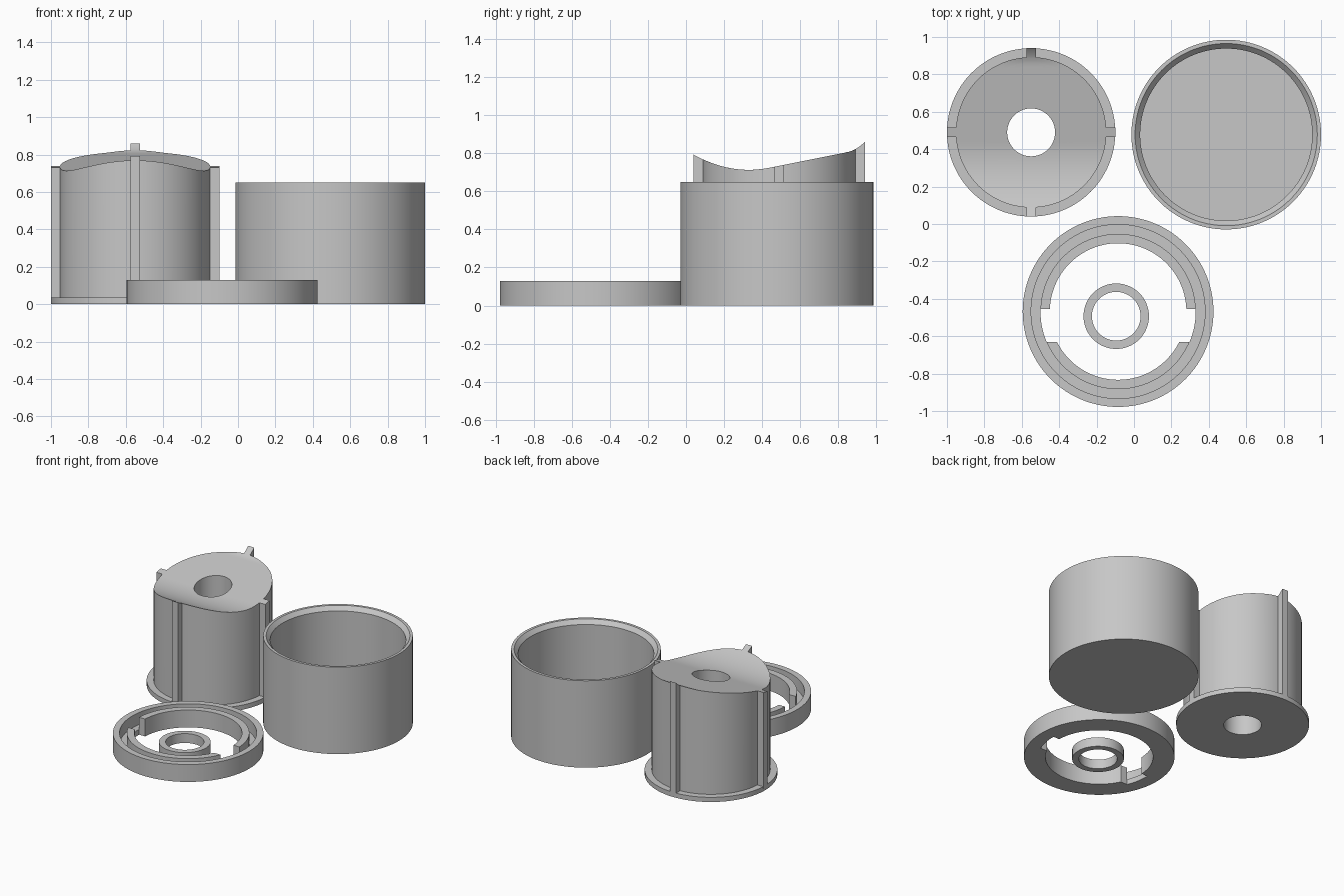
import bpy, bmesh, math
from mathutils import Vector, Matrix

cube = bpy.data.objects.get("Cube")
if cube:
    bpy.data.objects.remove(cube, do_unlink=True)

SEGMENTS = 128
HEIGHT = 0.13          # lid height
SPOOL = (-0.55, 0.49)
CUP = (0.493, 0.478)
LID = (-0.085, -0.468)

grey = bpy.data.materials.new("light_grey")
grey.use_nodes = True
colour = (0.57, 0.57, 0.57, 1)
grey.diffuse_color = colour
grey.node_tree.nodes["Principled BSDF"].inputs["Base Color"].default_value = colour


def finish(name, bm):
    """Turn a bmesh into a smooth shaded grey object."""
    bmesh.ops.recalc_face_normals(bm, faces=bm.faces[:])
    mesh = bpy.data.meshes.new(name)
    bm.to_mesh(mesh)
    bm.free()
    mesh.materials.append(grey)
    obj = bpy.data.objects.new(name, mesh)
    bpy.context.collection.objects.link(obj)
    bpy.ops.object.select_all(action='DESELECT')
    obj.select_set(True)
    bpy.context.view_layer.objects.active = obj
    bpy.ops.object.shade_smooth_by_angle(angle=math.radians(30))
    return obj


def lathe(profile, centre, closed=True):
    """Revolve an (r, z) outline about the vertical axis."""
    bm = bmesh.new()
    verts = [bm.verts.new((r, 0, z)) for r, z in profile]
    edges = [bm.edges.new(pair) for pair in zip(verts, verts[1:])]
    if closed:
        edges.append(bm.edges.new((verts[-1], verts[0])))
    bmesh.ops.spin(bm, geom=verts + edges, cent=(0, 0, 0), axis=(0, 0, 1),
                   angle=math.tau, steps=SEGMENTS)
    bmesh.ops.remove_doubles(bm, verts=bm.verts[:], dist=0.0001)
    bmesh.ops.translate(bm, verts=bm.verts[:], vec=(*centre, 0))
    return bm


def tube(inner, outer, height):
    return [(inner, 0), (outer, 0), (outer, height), (inner, height)]


def crown(y):
    """Height of the curved spool top: a dip, a straight ramp, a back lip."""
    bend, ramp_start, lip = 0.33, 0.435, 0.85
    z = 0.713 + 0.95 * (min(y, ramp_start) - bend) ** 2
    return z + 0.2 * max(0, y - ramp_start) + 4.4 * max(0, y - lip) ** 2


def shape_crown(bm):
    for v in bm.verts:
        if v.co.z > 0.5:
            v.co.z = crown(v.co.y)


# Spool: flange, drum, centre hole and curved top
hole, drum, flange, rings = 0.128, 0.402, 0.45, 16
top = [(drum + (hole - drum) * i / rings, 1) for i in range(rings + 1)]
bm = lathe([(hole, 0), (flange, 0), (flange, 0.035), (drum, 0.035)] + top, SPOOL)
shape_crown(bm)
finish("spool", bm)

# Four guide ribs standing on the flange
for name, turn in (("left", 0), ("back", 1), ("right", 2), ("front", 3)):
    bm = bmesh.new()
    bmesh.ops.create_cube(bm, size=1)
    along = [e for e in bm.edges if abs(e.verts[0].co.x - e.verts[1].co.x) > 0.5]
    bmesh.ops.subdivide_edges(bm, edges=along, cuts=6, use_grid_fill=True)
    for v in bm.verts:
        v.co = Vector((0.42 + 0.06 * v.co.x, 0.05 * v.co.y,
                       0.02 if v.co.z < 0 else 1))
    bmesh.ops.transform(bm, verts=bm.verts[:], matrix=Matrix.Translation((*SPOOL, 0))
                        @ Matrix.Rotation(turn * math.pi / 2, 4, 'Z'))
    shape_crown(bm)
    finish(name + "_rib", bm)

# Cup with a bevelled inner lip
finish("cup", lathe([(0, 0), (0.507, 0), (0.507, 0.65), (0.487, 0.65),
                     (0.46, 0.62), (0.46, 0.045), (0, 0.045)], CUP, closed=False))

# Lid: outer rim with a low ledge inside it
finish("lid_rim", lathe([(0.415, 0), (0.51, 0), (0.51, HEIGHT), (0.465, HEIGHT),
                         (0.465, 0.04), (0.415, 0.04)], LID))

# Lid: two inner wall arcs, separated by a straight gap
for name, cut_y, side in (("back", -0.455, -1), ("front", -0.63, 1)):
    bm = lathe(tube(0.365, 0.415, HEIGHT), LID)
    bmesh.ops.bisect_plane(bm, geom=bm.verts[:] + bm.edges[:] + bm.faces[:],
                           plane_co=(0, cut_y, 0), plane_no=(0, side, 0),
                           clear_outer=True)
    bmesh.ops.holes_fill(bm, edges=[e for e in bm.edges if e.is_boundary])
    finish(name + "_lid_wall", bm)

# Loose spacer ring
finish("spacer_ring", lathe(tube(0.13, 0.175, 0.07), (-0.095, -0.493)))
